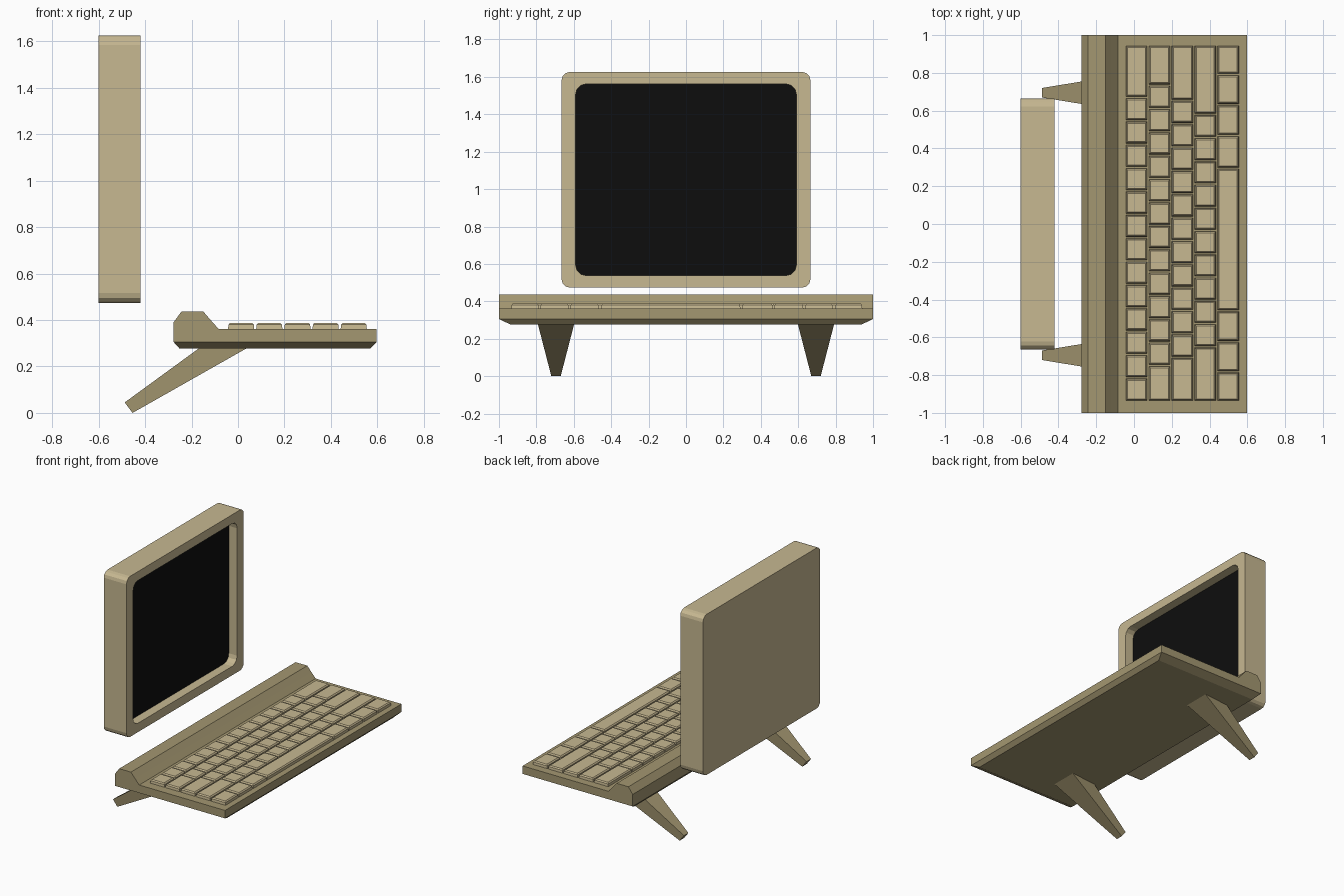
import bpy, bmesh
from math import cos, sin, pi

if "Cube" in bpy.data.objects:
    bpy.data.objects.remove(bpy.data.objects["Cube"])


def material(name, rgb):
    m = bpy.data.materials.new(name)
    m.diffuse_color = (*rgb, 1)
    m.use_nodes = True
    m.node_tree.nodes["Principled BSDF"].inputs["Base Color"].default_value = m.diffuse_color
    return m


CREAM = material("cream_plastic", (0.57, 0.48, 0.285))
OLIVE = material("olive_plastic", (0.37, 0.31, 0.165))
BLACK = material("screen_black", (0.004, 0.004, 0.004))


def loft(bm, rings):
    """Skin a list of equal-length point rings and cap both ends."""
    vs = [[bm.verts.new(p) for p in r] for r in rings]
    n = len(vs[0])
    for a, b in zip(vs, vs[1:]):
        for i in range(n):
            j = (i + 1) % n
            bm.faces.new((a[i], a[j], b[j], b[i]))
    bm.faces.new(vs[0][::-1])
    bm.faces.new(vs[-1])


def finish(name, bm, mat):
    bmesh.ops.recalc_face_normals(bm, faces=bm.faces)
    me = bpy.data.meshes.new(name)
    bm.to_mesh(me)
    bm.free()
    me.materials.append(mat)
    ob = bpy.data.objects.new(name, me)
    bpy.context.collection.objects.link(ob)
    return ob


def rounded_rect(x, y, z0, z1, r, seg=3):
    """Rounded rectangle in the yz plane at the given x."""
    pts = []
    corners = ((y - r, z1 - r), (-y + r, z1 - r), (-y + r, z0 + r), (y - r, z0 + r))
    for k, (cy, cz) in enumerate(corners):
        for i in range(seg + 1):
            a = pi / 2 * (k + i / seg)
            pts.append((x, cy + r * cos(a), cz + r * sin(a)))
    return pts


def rect(x0, x1, y0, y1, z, inset=0.0):
    x0, x1, y0, y1 = x0 + inset, x1 - inset, y0 + inset, y1 - inset
    return [(x0, y0, z), (x1, y0, z), (x1, y1, z), (x0, y1, z)]


# Monitor housing with recessed opening
bm = bmesh.new()
loft(bm, [rounded_rect(-0.6, 0.665, 0.474, 1.626, 0.042),
          rounded_rect(-0.42, 0.665, 0.474, 1.626, 0.042),
          rounded_rect(-0.42, 0.59, 0.538, 1.562, 0.055),
          rounded_rect(-0.488, 0.59, 0.538, 1.562, 0.055)])
finish("monitor_housing", bm, CREAM)

# Screen
bm = bmesh.new()
bm.faces.new([bm.verts.new(p) for p in rounded_rect(-0.486, 0.59, 0.538, 1.562, 0.055)])
finish("screen", bm, BLACK)

# Keyboard base: side profile with a raised rear ridge, underside bevelled in
profile = [(-0.252, 0.277, 0.94), (0.57, 0.277, 0.94), (0.597, 0.305, 1), (0.597, 0.362, 1),
           (-0.084, 0.362, 1), (-0.118, 0.4, 1), (-0.15, 0.437, 1), (-0.243, 0.437, 1),
           (-0.277, 0.391, 1), (-0.277, 0.305, 1)]
bm = bmesh.new()
ends = []
for s in (-1, 1):
    v = [bm.verts.new((x, s * y, z)) for x, z, y in profile]
    bm.faces.new(v[2:])                          # flat end
    bm.faces.new((v[0], v[1], v[2], v[9]))       # sloped underside end
    ends.append(v)
for i in range(len(profile)):
    j = (i + 1) % len(profile)
    bm.faces.new((ends[0][i], ends[0][j], ends[1][j], ends[1][i]))
finish("keyboard_base", bm, OLIVE)

# Rear legs, tapering towards the foot
for side, s in (("left", -1), ("right", 1)):
    bm = bmesh.new()
    rings = []
    for (xa, za), (xb, zb), ha, hb in (((-0.152, 0.29), (0.058, 0.29), 0.08, 0.1),
                                       ((-0.488, 0.045), (-0.454, 0.0), 0.025, 0.025)):
        c = s * 0.695
        rings.append([(xa, c - ha, za), (xa, c + ha, za), (xb, c + hb, zb), (xb, c - hb, zb)])
    loft(bm, rings)
    finish("leg_" + side, bm, OLIVE)

# Keys: widths per row in key units, listed from +y; the last key fills the row
U, Y_START, Y_END = 0.1237, 0.947, -0.939
ROWS = [[2.24] + [1] * 12,
        [1.71] + [1] * 12,
        [2.36] + [1] * 11,
        [2.96] + [0.995] * 10,
        [1.26, 1.29, 1.32, 1.4, 6.1, 1.32, 1.29]]
X0, PITCH, GAP = -0.047, 0.1212, 0.004
for r, widths in enumerate(ROWS):
    bm = bmesh.new()
    x0, x1 = X0 + r * PITCH + GAP, X0 + (r + 1) * PITCH - GAP
    y = Y_START
    for w in widths + [(y - Y_END) / U - sum(widths)]:
        a, b = y - w * U + GAP, y - GAP
        loft(bm, [rect(x0, x1, a, b, 0.358), rect(x0, x1, a, b, 0.38, 0.002),
                  rect(x0, x1, a, b, 0.388, 0.009)])
        y -= w * U
    finish("key_row_%d" % (r + 1), bm, CREAM)
